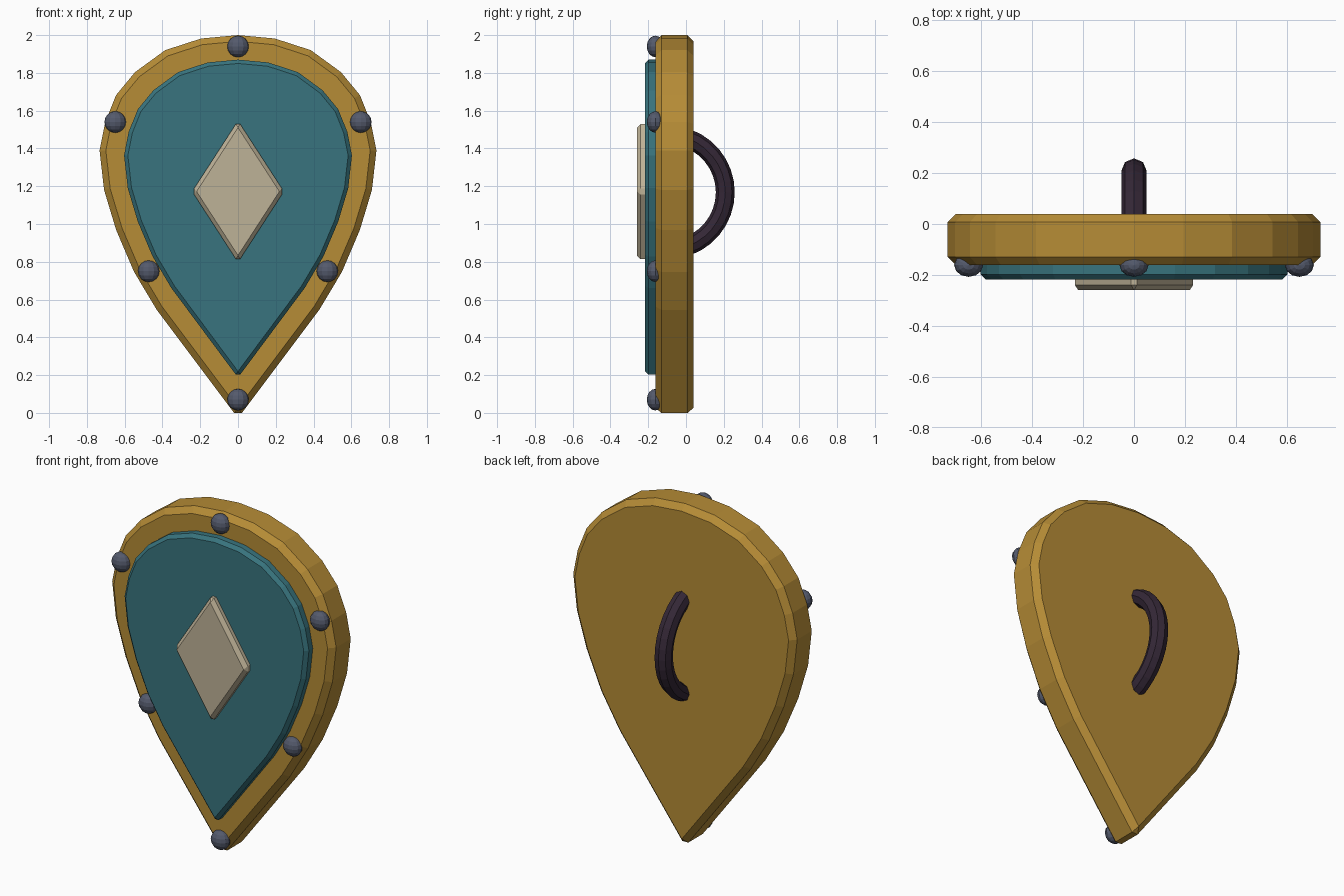
import bpy, bmesh, math
from mathutils import Matrix

if "Cube" in bpy.data.objects:
    bpy.data.objects.remove(bpy.data.objects["Cube"])


def material(name, rgb):
    m = bpy.data.materials.new(name)
    lin = [((c / 255 + 0.055) / 1.055) ** 2.4 for c in rgb]
    m.diffuse_color = (*lin, 1)
    m.use_nodes = True
    m.node_tree.nodes["Principled BSDF"].inputs["Base Color"].default_value = m.diffuse_color
    return m


GOLD = material("gold", (182, 140, 54))
TEAL = material("teal", (56, 116, 126))
BONE = material("bone", (190, 178, 151))
STEEL = material("steel", (84, 90, 108))
LEATHER = material("dark_leather", (52, 39, 54))


def finish(name, bm, mat):
    bmesh.ops.recalc_face_normals(bm, faces=bm.faces)
    me = bpy.data.meshes.new(name)
    bm.to_mesh(me)
    bm.free()
    me.materials.append(mat)
    ob = bpy.data.objects.new(name, me)
    bpy.context.scene.collection.objects.link(ob)
    return ob


def plate(name, outline, y_front, y_back, bevel, mat):
    """Extrude an (x, z) outline along y and chamfer its sharp edges."""
    bm = bmesh.new()
    face = bm.faces.new([bm.verts.new((x, y_front, z)) for x, z in outline])
    ext = bmesh.ops.extrude_face_region(bm, geom=[face])
    for v in ext["geom"]:
        if isinstance(v, bmesh.types.BMVert):
            v.co.y = y_back
    ob = finish(name, bm, mat)
    mod = ob.modifiers.new("chamfer", 'BEVEL')
    mod.width = bevel
    mod.segments = 1
    mod.limit_method = 'ANGLE'
    mod.angle_limit = math.radians(30)
    return ob


# Teardrop outline: right half from tip to crown, then mirrored
half = [(0.43, 0.545), (0.55, 0.746), (0.645, 0.968), (0.709, 1.18),
        (0.733, 1.39), (0.703, 1.54), (0.645, 1.683), (0.545, 1.804),
        (0.386, 1.92), (0.195, 1.982)]
outline = [(0, -0.028)] + half + [(0, 2.0)] + [(-x, z) for x, z in reversed(half)]

# Gold body and raised teal panel
plate("shield_body", outline, -0.162, 0.04, 0.033, GOLD)
plate("front_panel", [(x * 0.823, 0.21 + z * 0.83) for x, z in outline],
      -0.218, -0.12, 0.02, TEAL)

# Diamond emblem
plate("diamond_emblem", [(0, 0.797), (0.243, 1.172), (0, 1.547), (-0.243, 1.172)],
      -0.26, -0.18, 0.02, BONE)

# Rivets around the rim
for i, (x, z) in enumerate([(0, 1.94), (0.65, 1.54), (-0.65, 1.54),
                            (0.473, 0.75), (-0.473, 0.75), (0, 0.07)]):
    bm = bmesh.new()
    bmesh.ops.create_uvsphere(bm, u_segments=12, v_segments=8, radius=0.057,
                              matrix=Matrix.Translation((x, -0.162, z)) @ Matrix.Diagonal((1, 0.8, 1, 1)))
    finish(f"rivet_{i + 1}", bm, STEEL)

# Curved grip on the back: octagonal tube swept along an arc
bm = bmesh.new()
STEPS, SIDES = 14, 8
rings = []
for i in range(STEPS + 1):
    a = math.radians(-70 + 140 * i / STEPS)
    ring = []
    for j in range(SIDES):
        b = 2 * math.pi * j / SIDES
        r = 0.304 + 0.05 * math.cos(b)
        ring.append(bm.verts.new((0.05 * math.sin(b), -0.096 + r * math.cos(a),
                                  1.168 + r * math.sin(a))))
    rings.append(ring)
for r0, r1 in zip(rings, rings[1:]):
    for j in range(SIDES):
        k = (j + 1) % SIDES
        bm.faces.new((r0[j], r0[k], r1[k], r1[j]))
bm.faces.new(rings[0])
bm.faces.new(rings[-1])
finish("back_grip", bm, LEATHER)
